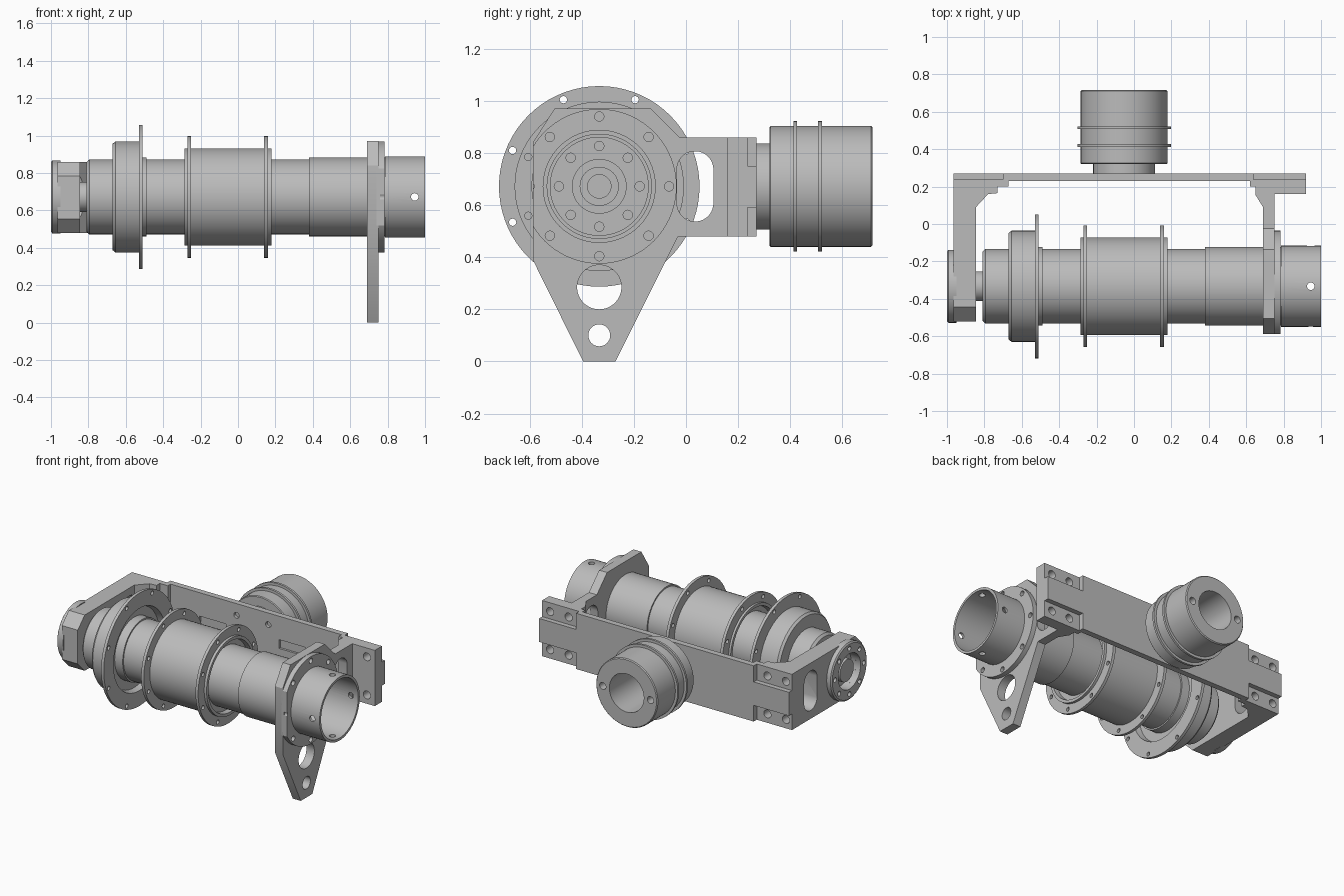
import bpy, bmesh
from math import pi, cos, sin, radians
from mathutils import Matrix, Vector

default = bpy.data.objects.get("Cube")
if default:
    bpy.data.objects.remove(default)

grey = bpy.data.materials.new("machined grey")
grey.use_nodes = True
COLOUR = (0.5, 0.5, 0.5, 1)
grey.diffuse_color = COLOUR
grey.node_tree.nodes["Principled BSDF"].inputs["Base Color"].default_value = COLOUR

AY, AZ = -0.333, 0.672      # main barrel axis
DX = -0.053                 # rear drum axis
Z0, Z1 = 0.48, 0.86         # bracket height


def finish(name, bm):
    bmesh.ops.remove_doubles(bm, verts=bm.verts, dist=1e-5)
    bmesh.ops.recalc_face_normals(bm, faces=bm.faces)
    mesh = bpy.data.meshes.new(name)
    bm.to_mesh(mesh)
    bm.free()
    mesh.materials.append(grey)
    obj = bpy.data.objects.new(name, mesh)
    bpy.context.collection.objects.link(obj)
    return obj


def lathe(name, profile, matrix, ring=False):
    """Spin (axial, radius) points around local X."""
    bm = bmesh.new()
    vs = [bm.verts.new((a, 0, r)) for a, r in profile]
    pairs = list(zip(vs, vs[1:])) + ([(vs[-1], vs[0])] if ring else [])
    es = [bm.edges.new(p) for p in pairs]
    bmesh.ops.spin(bm, geom=vs + es, cent=(0, 0, 0), axis=(1, 0, 0),
                   angle=2 * pi, steps=72, use_duplicate=False)
    bmesh.ops.transform(bm, matrix=matrix, verts=bm.verts)
    return finish(name, bm)


def add_prism(bm, pts, axis, a, b):
    """Extrude a 2D outline along x (y,z points) or z (x,y points)."""
    def place(p, t):
        return (t, p[0], p[1]) if axis == "x" else (p[0], p[1], t)
    lo = [bm.verts.new(place(p, a)) for p in pts]
    hi = [bm.verts.new(place(p, b)) for p in pts]
    bm.faces.new(lo)
    bm.faces.new(hi)
    for i in range(len(pts)):
        j = (i + 1) % len(pts)
        bm.faces.new((lo[i], lo[j], hi[j], hi[i]))


def add_box(bm, x0, x1, y0, y1, z0, z1):
    add_prism(bm, [(x0, y0), (x1, y0), (x1, y1), (x0, y1)], "z", z0, z1)


def add_rod(bm, start, end, r, n=24):
    start, end = Vector(start), Vector(end)
    turn = (end - start).to_track_quat("Z", "Y").to_matrix().to_4x4()
    bmesh.ops.create_cone(bm, cap_ends=True, segments=n, radius1=r, radius2=r,
                          depth=(end - start).length,
                          matrix=Matrix.Translation((start + end) / 2) @ turn)


def add_bolt_circle(bm, radius, r, x0, x1, offset=0):
    for i in range(8):
        t = radians(45 * i + offset)
        y, z = AY + radius * cos(t), AZ + radius * sin(t)
        add_rod(bm, (x0, y, z), (x1, y, z), r, 16)


def boolean(obj, bm, operation="DIFFERENCE"):
    tool = finish("cutter", bm)
    tool.hide_render = True
    mod = obj.modifiers.new("cut", "BOOLEAN")
    mod.operation, mod.solver, mod.object = operation, "EXACT", tool
    bpy.context.view_layer.objects.active = obj
    bpy.ops.object.modifier_apply(modifier=mod.name)
    bpy.data.objects.remove(tool)


main = Matrix.Translation((0, AY, AZ))

# Hollow barrel with shaft, drum and large flange
barrel = lathe("barrel", [
    (-.98, 0), (-.98, .075), (-.9, .08), (-.81, .08), (-.81, .185), (-.795, .2),
    (-.67, .2), (-.67, .285), (-.655, .297), (-.53, .297), (-.53, .385),
    (-.51, .385), (-.51, .28), (-.55, .27), (-.55, .21), (-.49, .21), (-.49, .2),
    (.38, .2), (.38, .21), (.785, .21), (.785, .217), (1, .217), (1, .2),
    (.7, .2), (.7, .188), (-.45, .188), (-.45, .105), (-.43, .105), (-.43, .075),
    (-.38, .075), (-.38, .045), (-.42, .045), (-.42, 0)], main)
bm = bmesh.new()
add_bolt_circle(bm, .36, .014, -.56, -.49, 22.5)
add_bolt_circle(bm, .155, .018, -.48, -.44)
boolean(barrel, bm)
for d in (Vector((0, .3, 0)), Vector((0, 0, .3))):
    bm = bmesh.new()
    c = Vector((.945, AY, AZ))
    add_rod(bm, c - d, c + d, .02)
    boolean(barrel, bm)

# Middle sleeve with two flanges
sleeve = lathe("middle_sleeve", [
    (-.25, .198), (-.25, .235), (-.285, .24), (-.285, .26), (-.27, .26), (-.27, .325),
    (-.25, .325), (-.25, .26), (.14, .26), (.14, .325), (.16, .325), (.16, .26),
    (.178, .26), (.178, .24), (.145, .235), (.145, .198)], main, True)
bm = bmesh.new()
add_bolt_circle(bm, .295, .014, -.3, .2, 22.5)
boolean(sleeve, bm)

# Left end cap
cap = lathe("left_end_cap", [(-.95, .12), (-1, .12), (-1, .185), (-.993, .195),
                             (-.95, .195)], main, True)
bm = bmesh.new()
add_bolt_circle(bm, .155, .016, -1.01, -.975)
boolean(cap, bm)

# Bolt ring on the right plate, trimmed flush with the plate edge
ring = lathe("bolt_ring", [(.74, .21), (.74, .297), (.783, .297), (.783, .21)], main, True)
bm = bmesh.new()
add_box(bm, .7, .8, -.7, -.588, .3, 1.1)
boolean(ring, bm)
bm = bmesh.new()
add_bolt_circle(bm, .268, .018, .76, .8)
boolean(ring, bm)

# C-shaped bracket: left arm, rear beam, right arm and foot
bm = bmesh.new()
add_prism(bm, [
    (-.965, -.52), (-.845, -.52), (-.845, .09), (-.78, .16), (-.73, .165), (-.73, .2),
    (-.67, .2), (-.67, .23), (.62, .23), (.62, .2), (.65, .2), (.65, .155), (.69, .09),
    (.69, -.1), (.75, -.1), (.75, .16), (.92, .16), (.92, .27), (-.965, .27)],
    "z", Z0, Z1)
bracket = finish("bracket", bm)

# Right hanging plate
bm = bmesh.new()
add_prism(bm, [(-.588, .39), (-.395, 0), (-.27, 0), (-.03, Z0), (.05, Z0), (.05, Z1),
               (-.025, Z1), (-.135, .97), (-.505, .97), (-.588, .84)], "x", .69, .75)
boolean(bracket, bm, "UNION")

# Bores, plate holes and chamfered left arm end
bm = bmesh.new()
add_rod(bm, (.6, AY, AZ), (.8, AY, AZ), .205, 72)
add_rod(bm, (-1, AY, AZ), (-.93, AY, AZ), .12, 48)
add_rod(bm, (.6, AY, .285), (.8, AY, .285), .085, 48)
add_rod(bm, (.6, AY, .1), (.8, AY, .1), .042, 32)
add_prism(bm, [(-.53, .565), (-.53, .47), (-.435, .47)], "x", -1, -.8)
add_prism(bm, [(-.53, .775), (-.53, .87), (-.435, .87)], "x", -1, -.8)
boolean(bracket, bm)

# Oval windows through both arms
bm = bmesh.new()
oval = []
for i in range(32):
    t = 2 * pi * (i + .5) / 32
    oval.append((.035 + .07 * cos(t), AZ + .07 * sin(t) + (.065 if sin(t) > 0 else -.065)))
add_prism(bm, oval, "x", -1.05, -.76)
add_prism(bm, oval, "x", .63, .8)
boolean(bracket, bm)

# Rear corner recesses, then their bolt holes
bm = bmesh.new()
for x0, x1 in ((-1, -.7), (.64, 1)):
    add_box(bm, x0, x1, .237, .3, .4, .59)
    add_box(bm, x0, x1, .237, .3, .75, .9)
boolean(bracket, bm)
bm = bmesh.new()
for x in (-.92, -.78, .72, .86):
    for z in (.54, .80):
        add_rod(bm, (x, .13, z), (x, .3, z), .027)
# Shallow slots and holes on the inner beam face
for x in (-.35, .25):
    add_box(bm, x - .1, x + .1, .2, .245, .64, .70)
for x in (DX - .12, DX + .12):
    for z in (.56, .78):
        add_rod(bm, (x, .2, z), (x, .25, z), .02)
boolean(bracket, bm)

# Rear drum on a short neck
rear = Matrix.Translation((DX, 0, AZ)) @ Matrix.Rotation(pi / 2, 4, "Z")
drum = lathe("rear_drum", [
    (.255, 0), (.255, .165), (.32, .165), (.32, .227), (.325, .232), (.412, .232),
    (.412, .25), (.427, .25), (.427, .232), (.507, .232), (.507, .25), (.522, .25),
    (.522, .232), (.71, .232), (.716, .226), (.716, .13), (.4, .13), (.4, 0)], rear)
bm = bmesh.new()
for s in (-1, 1):
    add_rod(bm, (DX + s * .18, .65, AZ), (DX + s * .18, .75, AZ), .024)
boolean(drum, bm)

# Smooth the round surfaces while keeping machined edges crisp
bpy.ops.object.select_all(action="DESELECT")
for obj in (barrel, sleeve, cap, ring, bracket, drum):
    obj.select_set(True)
    bpy.context.view_layer.objects.active = obj
bpy.ops.object.shade_smooth_by_angle(angle=radians(30))
